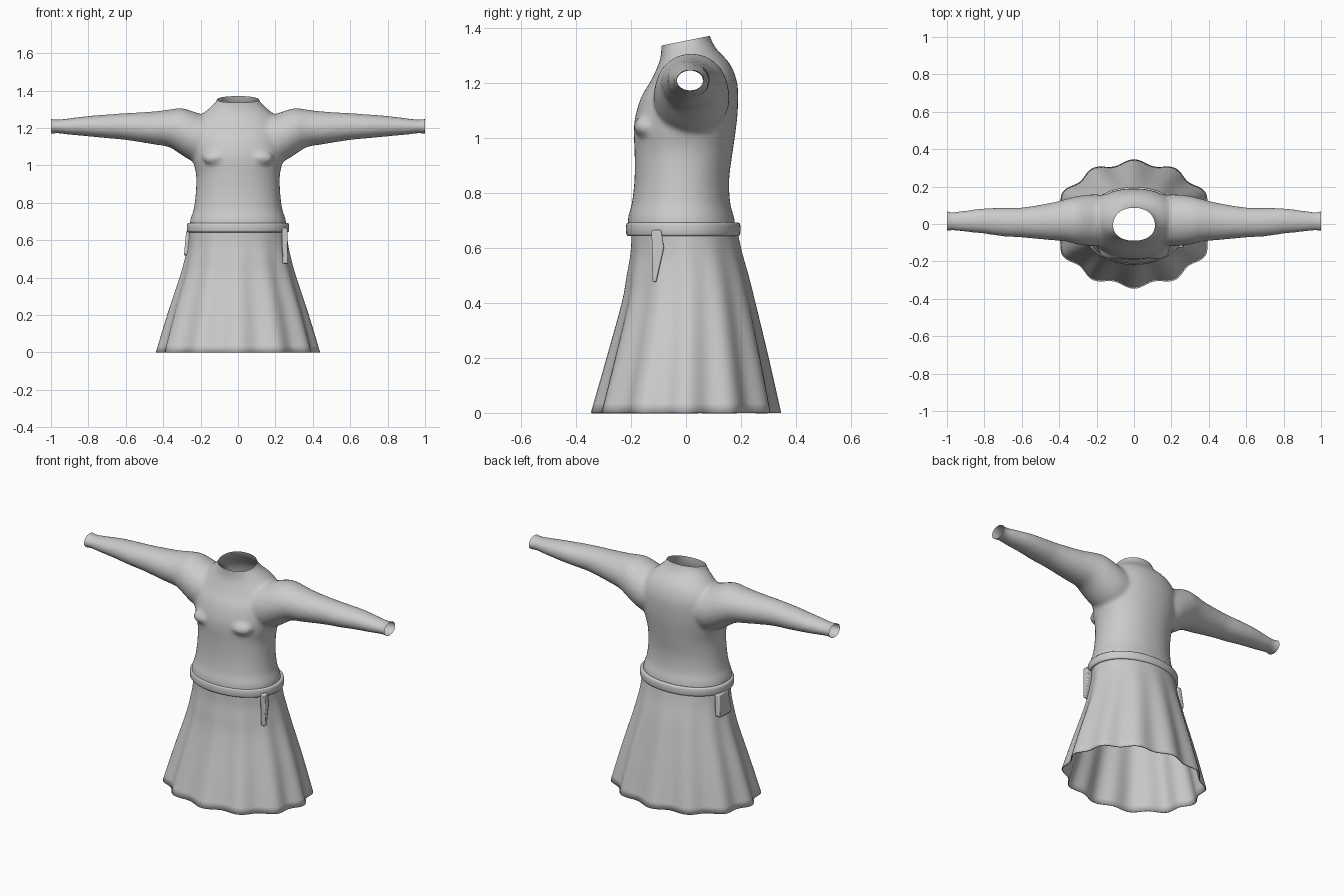
import bpy, bmesh, math
from mathutils import Vector

if "Cube" in bpy.data.objects:
    bpy.data.objects.remove(bpy.data.objects["Cube"])

grey = bpy.data.materials.new("grey cloth")
grey.diffuse_color = (0.6, 0.6, 0.6, 1)
grey.use_nodes = True
grey.node_tree.nodes["Principled BSDF"].inputs["Base Color"].default_value = grey.diffuse_color


def resample(rows, n):
    """Catmull-Rom interpolation of station rows, n steps per span."""
    out = []
    for i in range(len(rows) - 1):
        a, b, c, d = (rows[max(0, min(len(rows) - 1, i + k))] for k in (-1, 0, 1, 2))
        for s in range(n):
            t = s / n
            out.append([0.5 * (2 * q + (r - p) * t + (2 * p - 5 * q + 4 * r - u) * t * t
                               + (3 * q - p - 3 * r + u) * t ** 3)
                        for p, q, r, u in zip(a, b, c, d)])
    return out + [list(rows[-1])]


def oval(lo_u, hi_u, lo_v, hi_v, n=48, power=2.0):
    """Superellipse points inside a rectangle."""
    pts = []
    for i in range(n):
        a = 2 * math.pi * i / n
        c, s = math.cos(a), math.sin(a)
        pts.append(((lo_u + hi_u) / 2 + (hi_u - lo_u) / 2 * math.copysign(abs(c) ** (2 / power), c),
                    (lo_v + hi_v) / 2 + (hi_v - lo_v) / 2 * math.copysign(abs(s) ** (2 / power), s)))
    return pts


def loft(bm, rings, caps=False, closed=False):
    vs = [[bm.verts.new(p) for p in r] for r in rings]
    n = len(vs[0])
    for k in range(len(vs) if closed else len(vs) - 1):
        a, b = vs[k], vs[(k + 1) % len(vs)]
        for i in range(n):
            j = (i + 1) % n
            bm.faces.new((a[i], a[j], b[j], b[i]))
    if caps:
        bm.faces.new(vs[0][::-1])
        bm.faces.new(vs[-1])


def finish(bm, name, angle=40):
    bmesh.ops.recalc_face_normals(bm, faces=bm.faces)
    me = bpy.data.meshes.new(name)
    bm.to_mesh(me)
    bm.free()
    ob = bpy.data.objects.new(name, me)
    bpy.context.collection.objects.link(ob)
    me.materials.append(grey)
    activate(ob)
    bpy.ops.object.shade_smooth_by_angle(angle=math.radians(angle))
    return ob


def activate(ob):
    bpy.ops.object.select_all(action='DESELECT')
    ob.select_set(True)
    bpy.context.view_layer.objects.active = ob


# Tunic: body and sleeves fused into one smooth skin
bm = bmesh.new()
body = [  # z, half width, front y, back y
    (0.60, 0.257, -0.207, 0.185), (0.70, 0.257, -0.212, 0.177), (0.76, 0.238, -0.197, 0.161),
    (0.85, 0.226, -0.187, 0.157), (0.95, 0.224, -0.187, 0.170), (1.02, 0.240, -0.190, 0.180),
    (1.08, 0.250, -0.184, 0.187), (1.15, 0.250, -0.162, 0.190), (1.20, 0.240, -0.132, 0.186),
    (1.25, 0.212, -0.107, 0.170), (1.285, 0.178, -0.094, 0.147), (1.315, 0.143, -0.090, 0.117),
    (1.345, 0.115, -0.090, 0.097), (1.38, 0.105, -0.092, 0.084), (1.42, 0.105, -0.094, 0.080)]
loft(bm, [[(x, y, z) for x, y in oval(-w, w, f, b, power=2.15)]
          for z, w, f, b in resample(body, 3)], caps=True)
sleeve = [  # x, front y, back y, bottom z, top z
    (0.10, -0.11, 0.15, 1.02, 1.26), (0.20, -0.118, 0.158, 1.01, 1.275),
    (0.26, -0.115, 0.155, 1.03, 1.295), (0.31, -0.108, 0.148, 1.062, 1.306),
    (0.37, -0.092, 0.132, 1.098, 1.298), (0.45, -0.086, 0.112, 1.112, 1.288),
    (0.60, -0.072, 0.088, 1.136, 1.279), (0.70, -0.066, 0.087, 1.145, 1.272),
    (0.80, -0.052, 0.084, 1.155, 1.264), (0.90, -0.042, 0.072, 1.164, 1.252),
    (0.97, -0.034, 0.063, 1.172, 1.244), (1.00, -0.038, 0.069, 1.167, 1.249),
    (1.04, -0.040, 0.071, 1.165, 1.251)]
for side in (-1, 1):
    loft(bm, [[(side * x, y, z) for y, z in oval(f, b, lo, hi)]
              for x, f, b, lo, hi in resample(sleeve, 3)], caps=True)
    # Slight chest swell
    ball = bmesh.ops.create_uvsphere(bm, u_segments=20, v_segments=12, radius=1)
    for v in ball["verts"]:
        v.co = Vector((side * 0.12 + v.co.x * 0.07, -0.145 + v.co.y * 0.045, 1.04 + v.co.z * 0.04))
tunic = finish(bm, "tunic")
fuse = tunic.modifiers.new("fuse", 'REMESH')
fuse.mode = 'VOXEL'
fuse.voxel_size = 0.011
soft = tunic.modifiers.new("soften", 'SMOOTH')
soft.factor = 0.5
soft.iterations = 8
for m in ("fuse", "soften"):
    bpy.ops.object.modifier_apply(modifier=m)

# Open the waist, the cuffs and the sloping neckline
bm = bmesh.new()
bm.from_mesh(tunic.data)
for co, no in (((0, 0, 0.66), (0, 0, -1)), ((1, 0, 0), (1, 0, 0)), ((-1, 0, 0), (-1, 0, 0)),
               ((0, 0, 1.353), (0, -0.2, 1))):
    bmesh.ops.bisect_plane(bm, geom=bm.verts[:] + bm.edges[:] + bm.faces[:],
                           plane_co=co, plane_no=no, clear_outer=True)
for f in bm.faces:
    f.smooth = True
bm.to_mesh(tunic.data)
bm.free()
if not tunic.data.materials:
    tunic.data.materials.append(grey)

# Flared skirt with folds that deepen toward the hem
bm = bmesh.new()
flare = [  # z, half width, front y, back y
    (0.66, 0.260, -0.197, 0.187), (0.58, 0.266, -0.200, 0.203), (0.50, 0.281, -0.212, 0.224),
    (0.40, 0.307, -0.228, 0.247), (0.20, 0.369, -0.279, 0.291), (0.0, 0.425, -0.332, 0.332)]
rings = []
for z, w, f, b in resample(flare, 4):
    ring = []
    for i, (x, y) in enumerate(oval(-w, w, f, b, n=120)):
        a = 2 * math.pi * i / 120
        fold = 0.014 * (1 - z / 0.66) * math.cos(12 * a)
        ring.append((x + fold * math.cos(a), y + fold * math.sin(a), z))
    rings.append(ring)
loft(bm, rings)
skirt = finish(bm, "skirt")
hem = skirt.modifiers.new("cloth thickness", 'SOLIDIFY')
hem.thickness = 0.006
hem.offset = -1

# Belt: rounded band swept around the waist
bm = bmesh.new()
band = []
for i in range(16):
    a = 2 * math.pi * i / 16
    c, s = math.cos(a), math.sin(a)
    out = 0.012 * math.copysign(abs(c) ** 0.6, c)
    z = 0.667 + 0.025 * math.copysign(abs(s) ** 0.6, s)
    band.append([(x, y, z) for x, y in oval(-0.262 - out, 0.262 + out, -0.206 - out,
                                            0.186 + out, n=72, power=2.1)])
loft(bm, band, closed=True)
finish(bm, "belt")


def slab(name, outline, inner, outer, lean, width):
    """Plate hanging from the belt: (y, z) outline given depth along x, leaning outward below."""
    bm = bmesh.new()
    loft(bm, [[(x + lean * (0.66 - z), y, z) for y, z in outline] for x in (inner, outer)], caps=True)
    ob = finish(bm, name, 30)
    bev = ob.modifiers.new("soft edges", 'BEVEL')
    bev.width = width
    bev.segments = 2


# Knife sheath on one hip, pouch on the other
slab("sheath", [(-0.125, 0.665), (-0.09, 0.665), (-0.08, 0.60), (-0.108, 0.475), (-0.122, 0.475)],
     0.234, 0.264, 0.02, 0.005)
slab("pouch", [(-0.01, 0.65), (0.08, 0.65), (0.092, 0.53), (0.082, 0.518), (-0.018, 0.518),
               (-0.026, 0.53)], -0.245, -0.276, -0.09, 0.006)
